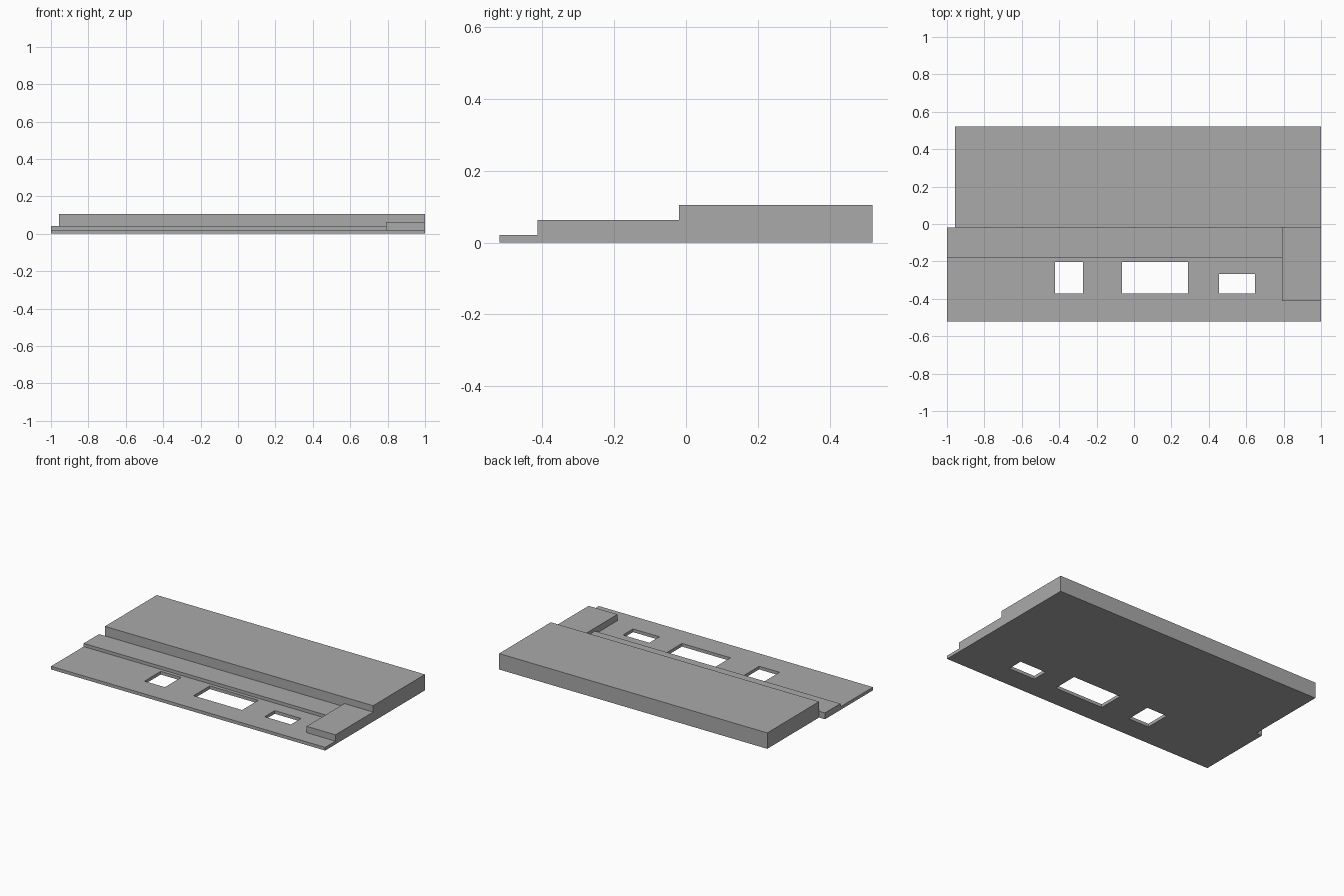
import bpy
import bmesh
from mathutils import Vector

if "Cube" in bpy.data.objects:
    bpy.data.objects.remove(bpy.data.objects["Cube"], do_unlink=True)

GREY = (0.4, 0.4, 0.4, 1.0)
grey = bpy.data.materials.new("plain_grey")
grey.use_nodes = True
grey.diffuse_color = GREY
grey.node_tree.nodes["Principled BSDF"].inputs["Base Color"].default_value = GREY


def box(name, x, y, z):
    """Axis-aligned box from (low, high) ranges."""
    bm = bmesh.new()
    bmesh.ops.create_cube(bm, size=1)
    low, high = Vector((x[0], y[0], z[0])), Vector((x[1], y[1], z[1]))
    for v in bm.verts:
        v.co = (low + high) / 2 + v.co * (high - low)
    mesh = bpy.data.meshes.new(name)
    bm.to_mesh(mesh)
    bm.free()
    mesh.materials.append(grey)
    obj = bpy.data.objects.new(name, mesh)
    bpy.context.collection.objects.link(obj)
    return obj


STEP = 0.021      # thickness of one layer
BACK = -0.02      # where the front area meets the raised slab

# Thin front plate, tall rear slab, low ledge and corner block
plate = box("front_plate", (-1, 1), (-0.52, BACK), (0, STEP))
box("rear_slab", (-0.957, 1), (BACK, 0.52), (0, 5 * STEP))
box("low_ledge", (-1, 0.79), (-0.18, BACK), (STEP, 2 * STEP))
box("corner_block", (0.79, 1), (-0.413, BACK), (STEP, 3 * STEP))

# Rectangular openings through the front plate
openings = {
    "right_opening": ((-0.422, -0.273), (-0.372, -0.203)),
    "middle_opening": ((-0.064, 0.29), (-0.372, -0.203)),
    "left_opening": ((0.455, 0.647), (-0.372, -0.267)),
}
for name, (x, y) in openings.items():
    cutter = box(name + "_cutter", x, y, (-0.1, 0.1))
    cutter.hide_render = True
    cutter.hide_viewport = True
    cutter.display_type = 'WIRE'
    cut = plate.modifiers.new(name, 'BOOLEAN')
    cut.operation = 'DIFFERENCE'
    cut.solver = 'EXACT'
    cut.object = cutter
